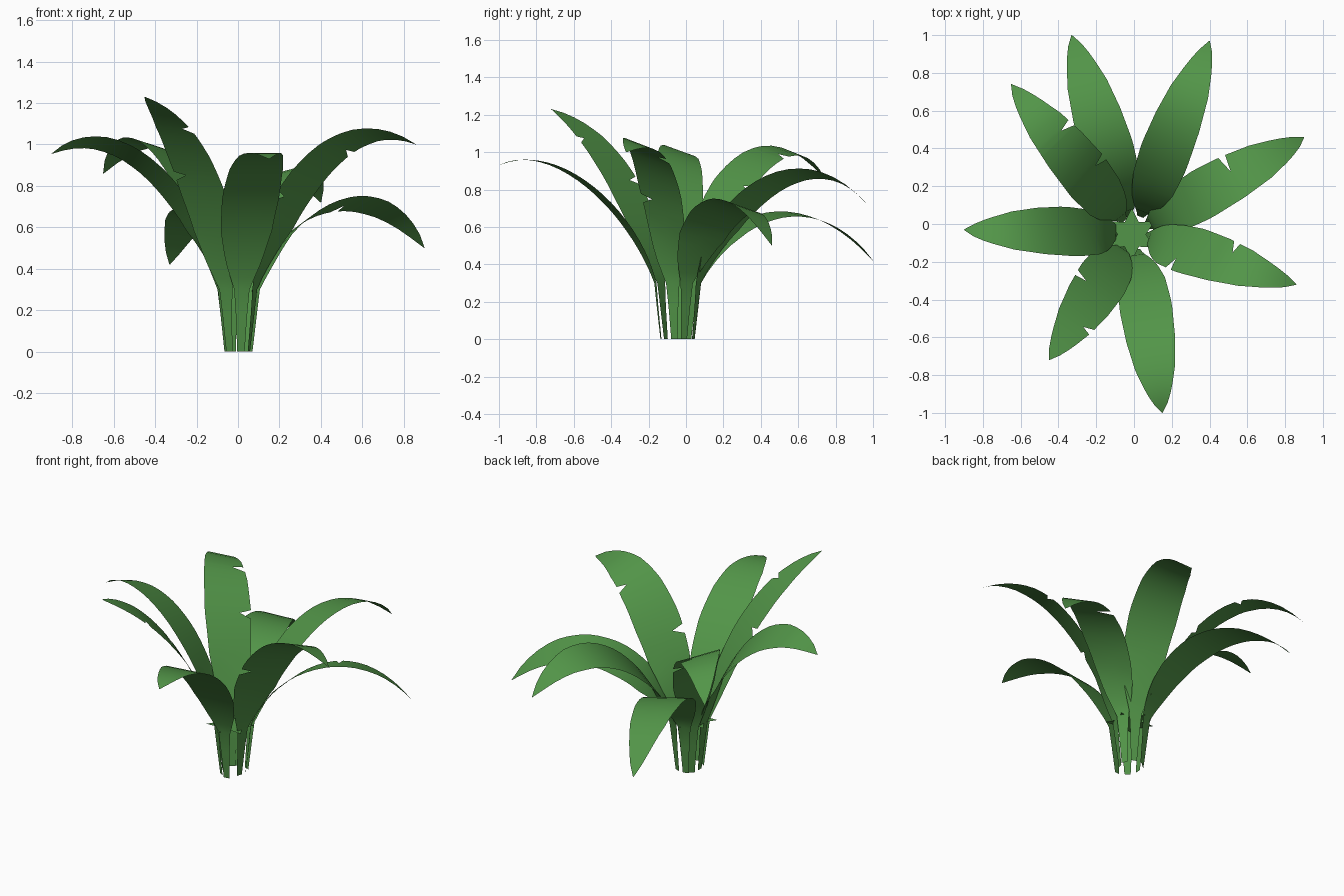
import bpy, bmesh
from math import sin, cos, radians, atan2, hypot, pi
from mathutils import Vector

if "Cube" in bpy.data.objects:
    bpy.data.objects.remove(bpy.data.objects["Cube"])

CENTRE = Vector((0, -0.045, 0))
green = bpy.data.materials.new("leaf_green")
green.diffuse_color = (0.085, 0.3, 0.065, 1)
green.use_nodes = True
green.node_tree.nodes["Principled BSDF"].inputs["Base Color"].default_value = green.diffuse_color


def finish(bm, name):
    me = bpy.data.meshes.new(name)
    bm.to_mesh(me)
    bm.free()
    ob = bpy.data.objects.new(name, me)
    bpy.context.collection.objects.link(ob)
    me.materials.append(green)
    for p in me.polygons:
        p.use_smooth = True
    return ob


# blade width along its length, 0 = top of stalk, 1 = tip
WIDTH = [(0, .075), (.12, .18), (.25, .25), (.42, .28), (.6, .26),
         (.75, .215), (.88, .135), (.95, .07), (1, .003)]


def half_width(u):
    for (a, wa), (b, wb) in zip(WIDTH, WIDTH[1:]):
        if u <= b:
            return (wa + (wb - wa) * (u - a) / (b - a)) / 2
    return 0.001


def bezier(p, t):
    s = 1 - t
    return p[0]*s**3 + p[1]*3*s*s*t + p[2]*3*s*t*t + p[3]*t**3


def leaf(name, tip, p1, p2, roll=0, tears=(), r0=.12):
    d = Vector(tip) - CENTRE
    ang = atan2(d.y, d.x)
    out = Vector((cos(ang), sin(ang), 0))
    side = Vector((sin(ang), -cos(ang), 0))
    up = Vector((0, 0, 1))
    pts = [Vector(q) for q in ((r0, .3), p1, p2, (hypot(d.x, d.y), tip[2]))]
    # even rows plus three rows for every torn notch: (u, side, depth)
    us = {i / 20: {} for i in range(21)}
    for u, sd, depth in tears:
        us = {k: v for k, v in us.items() if abs(k - u) > .03}
        us.update({u - .025: {}, u: {sd: depth}, u + .015: {}})
    # stalk rows first, then the blade
    rows = [(r0 - .03, 0, out * .1 + up, .018, .018, 0),
            (r0 - .012, .17, out * .1 + up, .027, .027, 0)]
    for u in sorted(us):
        p = bezier(pts, u)
        t = bezier(pts, min(u + .01, 1)) - bezier(pts, max(u - .01, 0))
        w = half_width(u)
        rows.append((p.x, p.y, out * t.x + up * t.y,
                     w * (1 - us[u].get(-1, 0)), w * (1 - us[u].get(1, 0)),
                     radians(roll) * min(1, u * 4)))
    bm = bmesh.new()
    prev = None
    for r, z, tan, wl, wr, rl in rows:
        c = CENTRE + out * r + up * z
        n = side.cross(tan).normalized()
        s = side * cos(rl) - n * sin(rl)
        row = [bm.verts.new(c - s * wl), bm.verts.new(c), bm.verts.new(c + s * wr)]
        if prev:
            for i in (0, 1):
                bm.faces.new((prev[i], prev[i+1], row[i+1], row[i]))
        prev = row
    finish(bm, name)


# arching leaves: tip, two curve handles (radius, height), roll, tears
leaf("leaf_back_left", (-.33, 1.0, .42), (.30, .71), (.75, .82), 6)
leaf("leaf_back_right", (.40, .97, .72), (.26, .72), (.72, 1.12), -14)
leaf("leaf_right_back", (.90, .46, .50), (.25, .67), (.70, .91), -17,
     [(.6, -1, .75)], .1)
leaf("leaf_right_front", (.86, -.32, 1.0), (.19, .70), (.50, 1.21), -20,
     [(.65, -1, .5), (.36, 1, .5)], .085)
leaf("leaf_front", (.15, -1.0, .93), (.24, .69), (.66, 1.07))
leaf("leaf_front_left", (-.45, -.72, 1.23), (.20, .65), (.45, 1.1), -5,
     [(.75, -1, .5), (.5, 1, .5)], .105)
leaf("leaf_left", (-.90, -.03, .955), (.19, .70), (.55, 1.17), 20, (), .095)
leaf("leaf_left_back", (-.65, .74, .86), (.22, .75), (.65, 1.27), 14,
     [(.68, 1, .6), (.42, 1, .5)], .11)

# flat star closing the ring of stalks
bm = bmesh.new()
ring = []
for i in range(12):
    r = .14 if i % 2 == 0 else .075
    a = i * pi / 6 + pi / 6
    ring.append(bm.verts.new((r * cos(a) - .012, r * sin(a) - .055, .3)))
mid = bm.verts.new((-.012, -.055, .3))
for i in range(12):
    bm.faces.new((mid, ring[i], ring[(i + 1) % 12]))
finish(bm, "stalk_collar")
